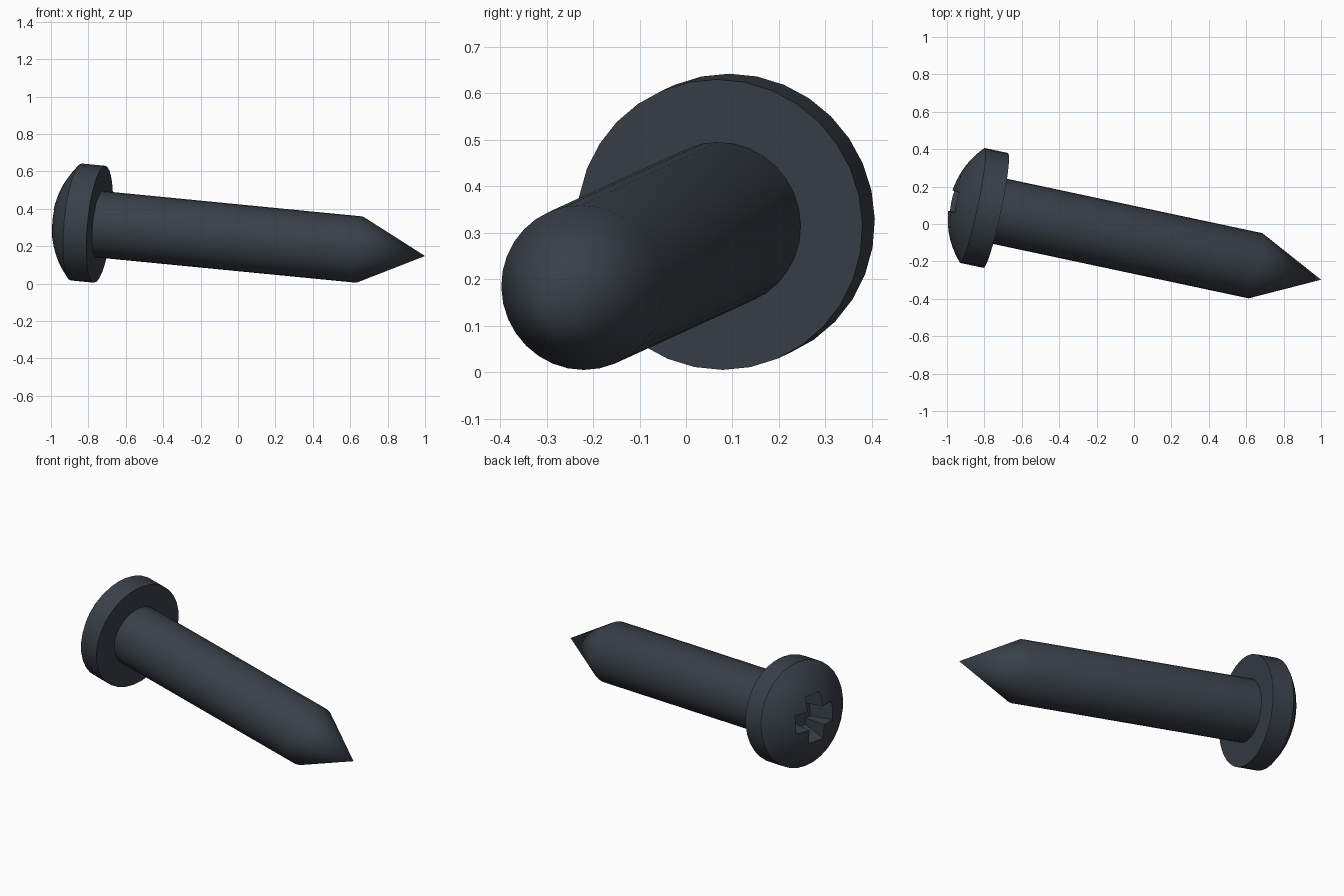
import bpy, bmesh, math
from mathutils import Vector, Matrix

cube = bpy.data.objects.get("Cube")
if cube:
    bpy.data.objects.remove(cube)

SEGMENTS = 32
SHANK_R, HEAD_R = 0.178, 0.314
CONE_Z, UNDER_Z, RIM_Z, TOP_Z = 0.36, 1.787, 1.915, 2.038

# Dark steel
steel = bpy.data.materials.new("dark steel")
steel.use_nodes = True
colour = (0.040, 0.051, 0.063, 1)
steel.diffuse_color = colour
steel.node_tree.nodes["Principled BSDF"].inputs["Base Color"].default_value = colour

# Screw frame: origin at the tip, local z running up to the head
axis = Vector((-1, 0.213, 0.0975)).normalized()
up = (Vector((0, 0, 1)) - axis * axis.z).normalized()
side = up.cross(axis)
frame = Matrix((side, up, axis)).transposed().to_4x4()
frame.translation = (1.0, -0.298, 0.148)


def add_object(name, bm):
    bmesh.ops.recalc_face_normals(bm, faces=bm.faces)
    mesh = bpy.data.meshes.new(name)
    bm.to_mesh(mesh)
    bm.free()
    mesh.materials.append(steel)
    obj = bpy.data.objects.new(name, mesh)
    bpy.context.collection.objects.link(obj)
    obj.matrix_world = frame
    return obj


def lathe(name, profile):
    """Spin (radius, height) points about the screw axis."""
    bm = bmesh.new()
    verts = [bm.verts.new((r, 0, z)) for r, z in profile]
    edges = [bm.edges.new(pair) for pair in zip(verts, verts[1:])]
    bmesh.ops.spin(bm, geom=verts + edges, axis=(0, 0, 1), cent=(0, 0, 0),
                   angle=math.tau, steps=SEGMENTS, use_duplicate=False)
    bmesh.ops.remove_doubles(bm, verts=bm.verts, dist=1e-5)
    return add_object(name, bm)


def cross_ring(bm, reach, half, z):
    """Twelve-cornered cross outline."""
    ring = []
    for i in range(4):
        turn = Matrix.Rotation(i * math.pi / 2, 3, 'Z')
        for x, y in ((reach, -half), (reach, half), (half, half)):
            ring.append(bm.verts.new(turn @ Vector((x, y, z))))
    return ring


# Pointed shank
shank = lathe("shank", [(0, 0), (SHANK_R, CONE_Z), (SHANK_R, UNDER_Z + 0.02),
                        (0, UNDER_Z + 0.02)])

# Domed head
rise = TOP_Z - RIM_Z
dome_r = (HEAD_R ** 2 + rise ** 2) / (2 * rise)
rim_angle = math.asin(HEAD_R / dome_r)
dome = []
for i in range(9):
    a = rim_angle * (1 - i / 8)
    dome.append((dome_r * math.sin(a), TOP_Z - dome_r * (1 - math.cos(a))))
head = lathe("head", [(0, UNDER_Z), (HEAD_R, UNDER_Z)] + dome)

# Tapered cross recess in the head
bm = bmesh.new()
rings = [cross_ring(bm, 0.085, 0.045, TOP_Z - 0.15),
         cross_ring(bm, 0.155, 0.058, TOP_Z + 0.01)]
bm.faces.new(rings[0])
bm.faces.new(rings[1])
for i in range(12):
    j = (i + 1) % 12
    bm.faces.new((rings[0][i], rings[0][j], rings[1][j], rings[1][i]))
cutter = add_object("recess_cutter", bm)
cutter.hide_render = True

cut = head.modifiers.new("recess", 'BOOLEAN')
cut.operation = 'DIFFERENCE'
cut.solver = 'EXACT'
cut.object = cutter
bpy.context.view_layer.objects.active = head
bpy.ops.object.modifier_apply(modifier=cut.name)
bpy.data.objects.remove(cutter)

# Smooth round surfaces, sharp rims
for obj in (shank, head):
    bpy.ops.object.select_all(action='DESELECT')
    obj.select_set(True)
    bpy.context.view_layer.objects.active = obj
    bpy.ops.object.shade_smooth_by_angle(angle=math.radians(30))
